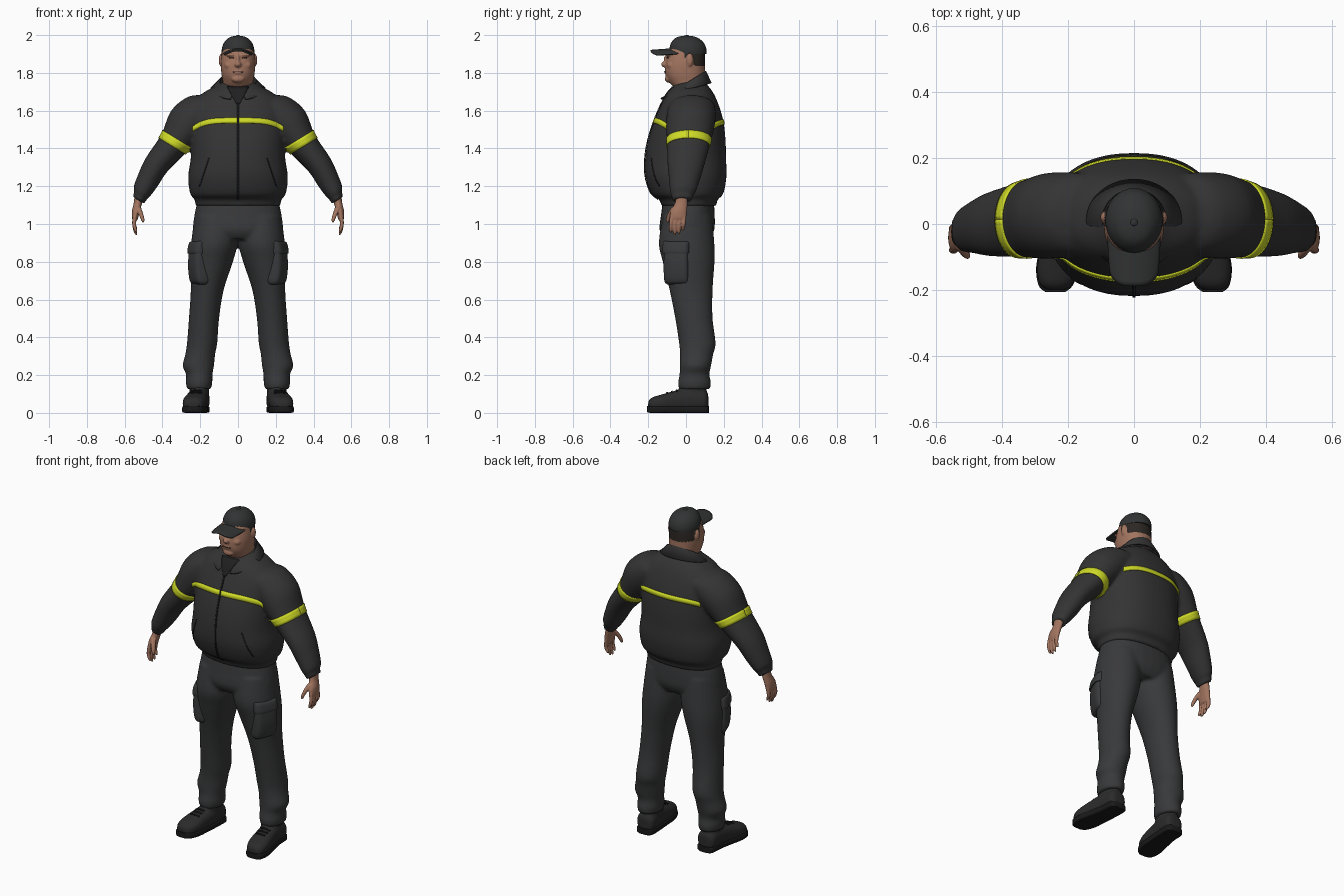
import bpy, bmesh, math
from mathutils import Vector, Matrix
from mathutils.bvhtree import BVHTree

if "Cube" in bpy.data.objects:
    bpy.data.objects.remove(bpy.data.objects["Cube"])

X, Y, Z = Vector((1, 0, 0)), Vector((0, 1, 0)), Vector((0, 0, 1))


def mat(name, r, g, b):
    m = bpy.data.materials.new(name)
    m.diffuse_color = (r, g, b, 1)
    m.use_nodes = True
    m.node_tree.nodes["Principled BSDF"].inputs["Base Color"].default_value = m.diffuse_color
    return m


JACKET = mat("jacket_black", .034, .034, .035)
TROUSER = mat("trouser_grey", .040, .041, .043)
CAP = mat("cap_black", .032, .033, .034)
BOOT = mat("boot_black", .024, .024, .024)
SOLE = mat("sole_black", .010, .010, .010)
DARK = mat("seam_dark", .014, .014, .014)
SKIN = mat("skin", .36, .175, .115)
HAIR = mat("hair_dark", .025, .02, .017)
YELLOW = mat("reflective_yellow", .62, .70, .02)


def loft(bm, stations, u=X, v=Y, s=1, n=2, seg=32, sub=4):
    """Closed tube through (x, y, z, ru, rv) stations, splined; s mirrors in x."""
    P = [Vector(p) for p in stations]
    P = [P[0]] + P + [P[-1]]
    path = []
    for i in range(1, len(P) - 2):
        a, b, c, d = P[i - 1:i + 3]
        for k in range(sub):
            t = k / sub
            path.append(.5 * (2 * b + (c - a) * t + (2 * a - 5 * b + 4 * c - d) * t * t
                              + (3 * b - a - 3 * c + d) * t ** 3))
    path.append(P[-1])
    rings = []
    for p in path:
        ring = []
        for k in range(seg):
            a = 2 * math.pi * k / seg
            ca, sa = math.cos(a), math.sin(a)
            q = Vector(p[:3]) + u * p[3] * math.copysign(abs(ca) ** (2 / n), ca) \
                + v * p[4] * math.copysign(abs(sa) ** (2 / n), sa)
            ring.append(bm.verts.new((q.x * s, q.y, q.z)))
        rings.append(ring)
    faces = [bm.faces.new(rings[0]), bm.faces.new(rings[-1])]
    for a, b in zip(rings, rings[1:]):
        for k in range(seg):
            faces.append(bm.faces.new((a[k], a[(k + 1) % seg], b[(k + 1) % seg], b[k])))
    bmesh.ops.recalc_face_normals(bm, faces=faces)


def ball(bm, c, r):
    bmesh.ops.create_uvsphere(bm, u_segments=20, v_segments=12, radius=1,
                              matrix=Matrix.Translation(c) @ Matrix.Diagonal((*r, 1)))


def finish(name, bm, material, voxel=0, smooth=4, angle=50):
    """Make the object; a voxel size fuses overlapping volumes into one skin."""
    me = bpy.data.meshes.new(name)
    bm.to_mesh(me)
    bm.free()
    ob = bpy.data.objects.new(name, me)
    bpy.context.collection.objects.link(ob)
    if voxel:
        m = ob.modifiers.new("fuse", 'REMESH')
        m.mode, m.voxel_size = 'VOXEL', voxel
        m = ob.modifiers.new("soften", 'SMOOTH')
        m.factor, m.iterations = .5, smooth
        ob.data = bpy.data.meshes.new_from_object(
            ob.evaluated_get(bpy.context.evaluated_depsgraph_get()))
        ob.modifiers.clear()
    ob.data.materials.clear()
    ob.data.materials.append(material)
    bpy.ops.object.select_all(action='DESELECT')
    ob.select_set(True)
    bpy.context.view_layer.objects.active = ob
    bpy.ops.object.shade_smooth_by_angle(angle=math.radians(angle))
    return ob


def sheet(name, rows, material, thick):
    bm = bmesh.new()
    vs = [[bm.verts.new(p) for p in r] for r in rows]
    for a, b in zip(vs, vs[1:]):
        for k in range(len(a) - 1):
            bm.faces.new((a[k], a[k + 1], b[k + 1], b[k]))
    ob = finish(name, bm, material)
    m = ob.modifiers.new("thickness", 'SOLIDIFY')
    m.thickness, m.offset = thick, 0
    return ob


def skin_of(ob):
    return BVHTree.FromPolygons([v.co for v in ob.data.vertices],
                                [p.vertices[:] for p in ob.data.polygons])


def plate(name, tree, rows, material, lift=-.002, reach=5):
    """Thin plate laid on a surface; rows hold (origin, direction) rays."""
    def drop(o, d):
        hit = tree.ray_cast(o, d, reach)[0]
        return (hit or o + d * min(reach, .1)) + d * lift
    return sheet(name, [[drop(Vector(o), Vector(d).normalized()) for o, d in r] for r in rows],
                 material, .005)


def span(a, b, n):
    return [a + (b - a) * i / (n - 1) for i in range(n)]


# Jacket: torso and both sleeves fused
bm = bmesh.new()
loft(bm, [(0, .015, 1.095, .225, .145), (0, .013, 1.13, .23, .155), (0, .007, 1.16, .253, .19),
          (0, 0, 1.25, .264, .214), (0, -.002, 1.35, .25, .214), (0, .005, 1.45, .25, .204),
          (0, .015, 1.55, .25, .182), (0, .02, 1.63, .24, .153), (0, .022, 1.69, .19, .125),
          (0, .025, 1.73, .12, .093), (0, .025, 1.75, .085, .07)], n=2.3, seg=48)
TILT = Vector((.85, 0, .52)).normalized()
for s in (1, -1):
    loft(bm, [(.10, .03, 1.63, .10, .11), (.17, .03, 1.615, .112, .125), (.255, .025, 1.54, .116, .13),
              (.335, .014, 1.43, .084, .115), (.43, 0, 1.315, .068, .098), (.475, -.008, 1.235, .061, .082),
              (.51, -.017, 1.17, .05, .068), (.517, -.02, 1.15, .039, .057),
              (.527, -.022, 1.125, .037, .053)], u=TILT, s=s)
jacket = finish("jacket", bm, JACKET, .01)
tree = skin_of(jacket)

# Reflective bands on chest, back and sleeves
for name, side, half, zc in (("chest_band", -1, .24, 1.548), ("back_band", 1, .2, 1.54)):
    plate(name, tree, [[((x, side, zc + dz - .045 * (x / .24) ** 4), (0, -side, 0))
                        for x in span(-half, half, 41)] for dz in span(-.014, .014, 3)], YELLOW)
for s in (1, -1):
    rows = []
    for k in span(-.023, .023, 4):
        row = []
        for i in range(49):
            a = 2 * math.pi * i / 48
            d = TILT * math.cos(a) + Y * math.sin(a)
            row.append(((s * (.337 + .52 * k), .014, 1.432 - .85 * k), (s * d.x, d.y, d.z)))
        rows.append(row)
    plate("sleeve_band", tree, rows, YELLOW, .002, .15)
    # Slanted hand pocket seam
    plate("jacket_pocket_seam", tree, [[((s * (.15 + .05 * t + w), -1, 1.35 - .15 * t), (0, 1, 0))
                                        for t in span(0, 1, 10)] for w in (0, .005)], DARK, 0)

# Zip and undershirt
plate("zip", tree, [[((x, -1, z), (0, 1, 0)) for z in span(1.13, 1.64, 30)] for x in (-.004, .004)],
      DARK, -.003)
plate("undershirt", tree, [[((x * (z - 1.62) * .55, -1, z), (0, 1, 0)) for x in span(-1, 1, 7)]
                           for z in span(1.63, 1.725, 8)], DARK, -.001)

# Folded collar, open at the front
rows = [[], [], []]
for deg in span(16, 344, 50):
    c, si = math.cos(math.radians(deg)), math.sin(math.radians(deg))
    rows[0].append((.088 * si, .015 - .085 * c, 1.70 - .05 * c))
    rows[1].append((.098 * si, .012 - .094 * c, 1.748 - .058 * c))
    rows[2].append((.142 * si, .01 - (.148 if c > 0 else .122) * c, 1.715 - (.055 if c > 0 else .03) * c))
sheet("collar", rows, JACKET, .01)

# Trousers: pelvis, legs and cargo pockets
bm = bmesh.new()
loft(bm, [(0, .012, 1.12, .215, .135), (0, .01, 1.05, .23, .142), (0, .005, .97, .236, .145),
          (0, .005, .92, .19, .12)], n=2.3)
for s in (1, -1):
    loft(bm, [(.115, .008, 1.04, .115, .13), (.125, .003, .9, .123, .147), (.14, .014, .8, .113, .137),
              (.163, .027, .65, .087, .114), (.18, .042, .5, .08, .099), (.19, .06, .37, .08, .097),
              (.2, .056, .31, .079, .088), (.21, .05, .25, .083, .083), (.205, .045, .205, .07, .079),
              (.206, .045, .16, .07, .087), (.206, .045, .125, .063, .083)], s=s)
trousers = finish("trousers", bm, TROUSER, .01, 3)
OUT, SIDE = Vector((.93, -.36, 0)), Vector((.36, .93, 0))
for s in (1, -1):
    bm = bmesh.new()
    loft(bm, [(.2, -.045, .68, .055, .02), (.203, -.045, .70, .068, .04), (.205, -.045, .78, .07, .048),
              (.203, -.045, .86, .068, .045)], u=SIDE, v=OUT, s=s, n=4)
    loft(bm, [(.203, -.045, .845, .074, .052), (.202, -.045, .86, .076, .054), (.2, -.045, .90, .074, .046),
              (.198, -.045, .91, .07, .03)], u=SIDE, v=OUT, s=s, n=4)
    finish("cargo_pocket", bm, TROUSER)

# Boots with soles and laces
for s in (1, -1):
    bm = bmesh.new()
    loft(bm, [(.205, .118, .06, .025, .035), (.205, .10, .065, .054, .053), (.21, .02, .068, .057, .062),
              (.22, -.06, .06, .06, .056), (.23, -.13, .052, .063, .045), (.236, -.18, .045, .05, .036),
              (.237, -.2, .04, .025, .02)], u=X, v=Z, s=s, n=2.5)
    loft(bm, [(.205, .035, .05, .05, .07), (.205, .035, .12, .052, .075), (.206, .04, .18, .05, .066)], s=s)
    boot = finish("boot", bm, BOOT, .007, 3)
    bm = bmesh.new()
    loft(bm, [(.205, .122, .018, .03, .018), (.205, .105, .018, .053, .018), (.208, .03, .018, .056, .018),
              (.22, -.06, .018, .062, .018), (.23, -.13, .018, .066, .018), (.237, -.185, .018, .052, .018),
              (.238, -.206, .02, .03, .016)], u=X, v=Z, s=s, n=6)
    finish("sole", bm, SOLE)
    btree = skin_of(boot)
    for y in (-.05, -.075, -.1):
        plate("lace", btree, [[((s * (.222 + x), y + w, .3), (0, 0, -1)) for x in span(-.03, .03, 9)]
                              for w in (-.004, .004)], DARK)

# Hands
for s in (1, -1):
    bm = bmesh.new()
    loft(bm, [(.524, -.022, 1.15, .024, .032), (.53, -.025, 1.11, .022, .034), (.54, -.038, 1.07, .021, .043),
              (.545, -.042, 1.035, .017, .043), (.545, -.042, 1.02, .012, .038)], s=s)
    for i, tip in enumerate((.955, .942, .947, .965)):
        y = -.075 + .022 * i
        loft(bm, [(.545, y, 1.045, .011, .011), (.55, y - .004, 1.0, .0105, .0105),
                  (.543, y - .006, tip + .015, .009, .009), (.537, y - .006, tip, .005, .005)], s=s, seg=12)
    loft(bm, [(.53, -.06, 1.09, .016, .016), (.515, -.083, 1.055, .013, .014), (.505, -.095, 1.025, .010, .011),
              (.502, -.098, 1.008, .005, .006)], s=s, seg=12)
    finish("hand", bm, SKIN, .004, 2)

# Head with nose, brow, cheeks, lips and ears
bm = bmesh.new()
loft(bm, [(0, .03, 1.66, .078, .07), (0, .022, 1.715, .08, .082), (0, .006, 1.75, .08, .094),
          (0, -.004, 1.79, .087, .104), (0, -.005, 1.84, .091, .105), (0, 0, 1.89, .087, .1),
          (0, .005, 1.93, .078, .09), (0, .005, 1.96, .05, .06)], n=2.2)
ball(bm, (0, -.108, 1.845), (.019, .024, .017))
ball(bm, (0, -.1, 1.87), (.011, .018, .03))
ball(bm, (0, -.092, 1.768), (.035, .02, .02))
ball(bm, (0, -.102, 1.803), (.028, .013, .012))
for s in (1, -1):
    ball(bm, (s * .035, -.09, 1.895), (.03, .017, .009))
    ball(bm, (s * .045, -.075, 1.84), (.027, .026, .024))
    ball(bm, (s * .09, .02, 1.867), (.012, .018, .034))
head = finish("head", bm, SKIN, .005, 3)
head.data.materials.append(HAIR)
for p in head.data.polygons:
    c = p.center
    if c.z > 1.84 and c.y > .04 or c.z > 1.88 and c.y > -.01 and abs(c.x) < .089:
        p.material_index = 1
htree = skin_of(head)
plate("mouth", htree, [[((x, -1, 1.806 + dz - 2 * x * x), (0, 1, 0)) for x in span(-.026, .026, 9)]
                       for dz in (-.002, .002)], HAIR, 0)
for s in (1, -1):
    plate("eye", htree, [[((s * .034 + x, -1, 1.878 + dz), (0, 1, 0)) for x in span(-.012, .012, 5)]
                         for dz in (-.003, .003)], HAIR, 0)

# Cap: crown, button and curved brim
bm = bmesh.new()
loft(bm, [(0, .01, 1.9, .086, .098), (0, .01, 1.925, .086, .098), (0, .008, 1.955, .077, .089),
          (0, .005, 1.98, .057, .067), (0, .003, 1.992, .034, .042), (0, .003, 1.997, .008, .01)])
ball(bm, (0, .005, 1.996), (.011, .011, .005))
finish("cap_crown", bm, CAP)
rows = []
for v in span(0, 1, 9):
    row = []
    for u in span(-1, 1, 21):
        x = .078 * u * (1 - .1 * v * v)
        y0 = .016 - .094 * math.sqrt(1 - (.078 * u / .087) ** 2)
        row.append((x, y0 + (-.187 + .035 * u ** 4 - y0) * v, 1.926 - .024 * u * u - .008 * v))
    rows.append(row)
sheet("cap_brim", rows, CAP, .008)
